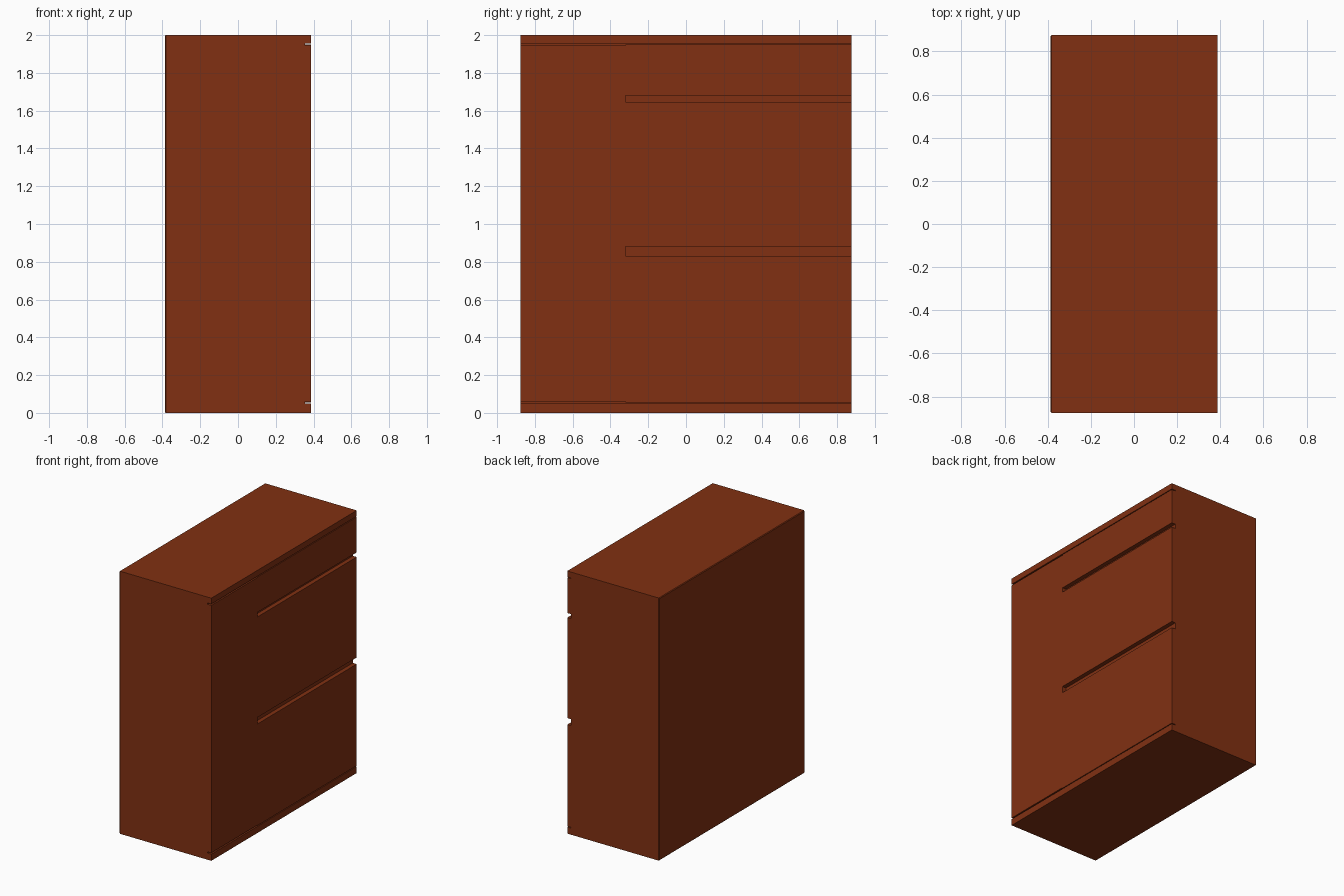
import bpy, bmesh

if "Cube" in bpy.data.objects:
    bpy.data.objects.remove(bpy.data.objects["Cube"])

wood = bpy.data.materials.new("brown_wood")
wood.diffuse_color = (0.22, 0.03, 0.006, 1)
wood.use_nodes = True
wood.node_tree.nodes["Principled BSDF"].inputs["Base Color"].default_value = wood.diffuse_color

X, Y, Z = 0.3875, 0.875, 2.0    # half width, half length, height
FRONT = 0.355                   # where the door and drawer fronts begin


def box(name, x, y, z, bevel=0):
    """Box from (min, max) ranges, optionally easing the edges around its -x face."""
    bm = bmesh.new()
    bmesh.ops.create_cube(bm, size=1)
    for v in bm.verts:
        v.co = [r[0] if c < 0 else r[1] for c, r in zip(v.co, (x, y, z))]
    if bevel:
        edges = [e for e in bm.edges if all(v.co.x < x[0] + 1e-5 for v in e.verts)]
        bmesh.ops.bevel(bm, geom=edges, offset=bevel, segments=1, affect='EDGES')
    mesh = bpy.data.meshes.new(name)
    bm.to_mesh(mesh)
    bm.free()
    mesh.materials.append(wood)
    obj = bpy.data.objects.new(name, mesh)
    bpy.context.collection.objects.link(obj)
    return obj


# Carcass, with top and bottom rails level with the fronts
box("carcass", (-X, FRONT), (-Y, Y), (0, Z), bevel=0.005)
box("bottom_rail", (FRONT, X), (-Y, Y), (0, 0.05))
box("top_rail", (FRONT, X), (-Y, Y), (1.955, Z))

# Tall door beside three drawers separated by finger gaps
SPLIT = -0.32
box("door", (FRONT, X), (-Y, SPLIT), (0.06, 1.945))
for i, z in enumerate([(0.056, 0.83), (0.88, 1.645), (1.68, 1.949)]):
    box(f"drawer_front_{i + 1}", (FRONT, X), (SPLIT, Y), z)
